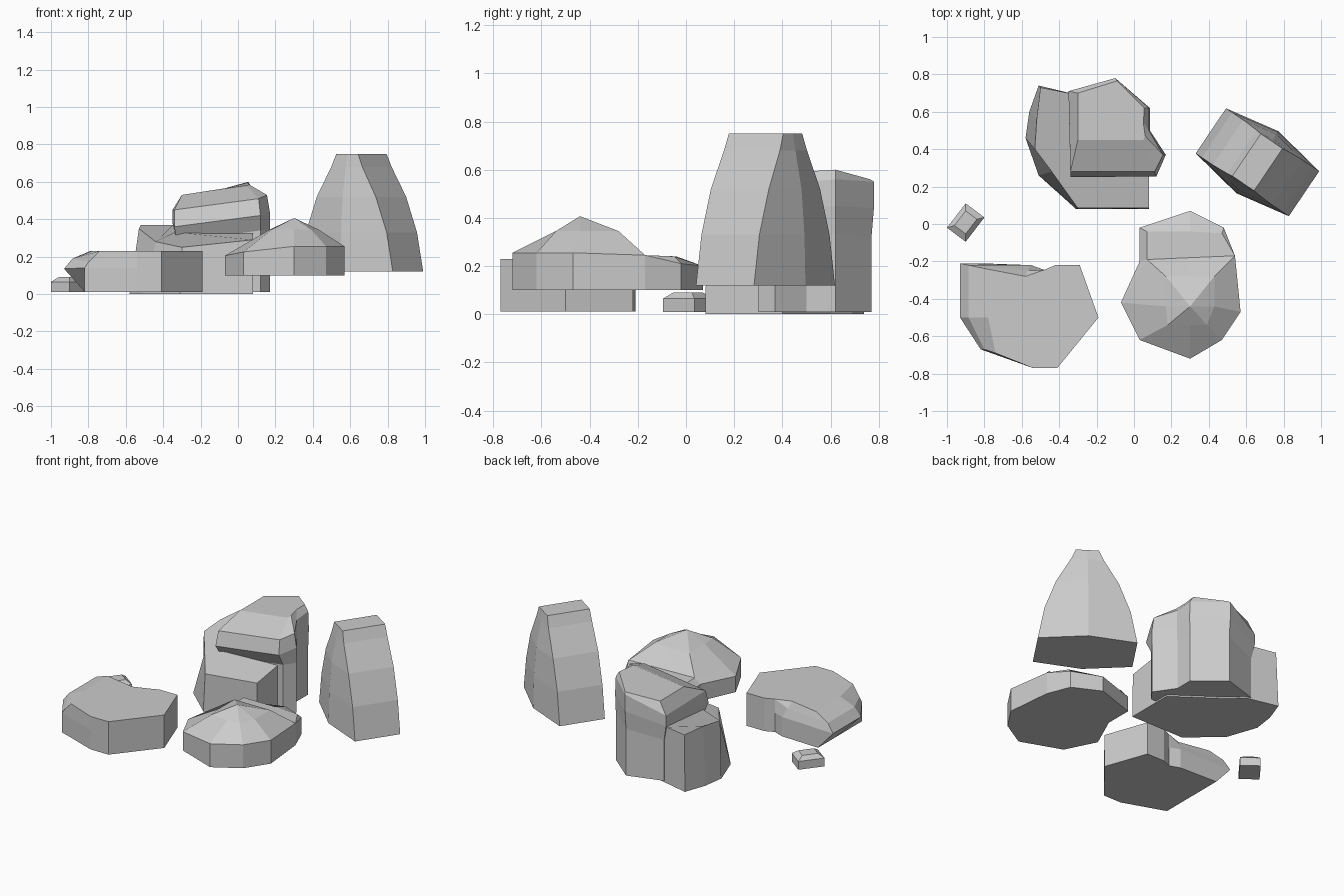
import bpy, bmesh
from mathutils import Vector

if "Cube" in bpy.data.objects:
    bpy.data.objects.remove(bpy.data.objects["Cube"])


def flat(points, z):
    return [(p[0], p[1], z) for p in points]


def swap(ring, changes):
    """Copy of a ring with some points replaced."""
    return [changes.get(i, p) for i, p in enumerate(ring)]


def loft(name, rings):
    """Faceted stone: equal-count rings skinned from bottom to top and capped."""
    bm = bmesh.new()
    vs = [[bm.verts.new(p) for p in r] for r in rings]
    n = len(rings[0])
    for lo, hi in zip(vs, vs[1:]):
        for i in range(n):
            j = (i + 1) % n
            if all((lo[k].co - hi[k].co).length < 1e-5 for k in (i, j)):
                continue
            bm.faces.new((lo[i], lo[j], hi[j], hi[i]))
    bm.faces.new(vs[0][::-1])
    bm.faces.new(vs[-1])
    bmesh.ops.remove_doubles(bm, verts=bm.verts, dist=0.001)
    bmesh.ops.dissolve_degenerate(bm, dist=0.001, edges=bm.edges)
    bmesh.ops.recalc_face_normals(bm, faces=bm.faces)
    me = bpy.data.meshes.new(name)
    bm.to_mesh(me)
    bm.free()
    ob = bpy.data.objects.new(name, me)
    bpy.context.collection.objects.link(ob)
    return ob


# Tall upright slab: bulging six-sided section that narrows upward
c, u, v = Vector((.66, .33)), Vector((.83, -.56)), Vector((.56, .83))
rings = []
for z, a, t, b in [(.12, .30, .145, .20), (.33, .26, .145, .195), (.52, .19, .145, .18),
                   (.68, .10, .14, .15), (.75, .07, .136, .136)]:
    sec = [(-a, -t), (0, -b), (a, -t), (a, t), (0, b), (-a, t)]
    rings.append(flat([c + u * p + v * q for p, q in sec], z))
loft("tall_slab", rings)

# Domed stone with a low shelf at the back
outer = [(.03, -.02), (.30, .07), (.48, -.02), (.54, -.17), (.57, -.47),
         (.47, -.62), (.30, -.72), (.03, -.62), (-.07, -.42), (.03, -.20)]
rim_z = [.20, .20, .21, .245, .255, .255, .255, .225, .205, .21]
rim = [(x, y, z) for (x, y), z in zip(outer, rim_z)]
shelf = swap(rim, {0: (.07, -.04, .24), 1: (.30, -.04, .24), 2: (.47, -.05, .24),
                   9: (.07, -.19, .245)})
crease = swap(shelf, {0: (.07, -.19, .245), 1: (.30, -.18, .245), 2: rim[3]})
crown = flat([(.17, -.28), (.30, -.28), (.43, -.28), (.43, -.28), (.43, -.44),
              (.39, -.54), (.30, -.54), (.18, -.54), (.17, -.44), (.17, -.28)], .345)
tip = [(.30 + .004 * (x - .3), -.44 + .004 * (y + .44), .405) for x, y, z in crown]
peak = [(.30 + (x - .3) * .03, -.44 + (y + .44) * .03, .405) for x, y, z in crown]
loft("domed_stone", [flat(outer, .10), rim, shelf, crease, crown, peak])

# Low flat stone with an undercut left end and a notch at the back
edge = [(-.93, -.21), (-.93, -.50), (-.82, -.67), (-.54, -.77), (-.41, -.77),
        (-.19, -.50), (-.29, -.22), (-.42, -.22), (-.48, -.245), (-.55, -.22)]
foot = swap(flat(edge, .012), {0: (-.82, -.21, .012), 1: (-.82, -.40, .012)})
shoulder = swap(flat(edge, .14), {0: (-.93, -.21, .135), 1: (-.93, -.50, .135)})
top = swap(flat(edge, .23), {0: (-.79, -.24, .23), 1: (-.78, -.50, .23),
                             2: (-.74, -.69, .23), 9: (-.58, -.28, .23)})
upper = swap(top, {0: (-.885, -.22, .19), 1: (-.885, -.50, .19), 2: (-.80, -.67, .17),
                   9: (-.57, -.25, .19)})
loft("flat_stone", [foot, shoulder, upper, top])

# Large boulder: overhanging cap block
plan = [(-.33, .70), (-.10, .77), (.08, .62), (.08, .50), (.17, .37), (.12, .30), (-.33, .30)]
base = flat(plan, .01)
under = [(x, y, z) for (x, y), z in zip(plan, [.28, .32, .33, .33, .34, .34, .28])]
lip = [(-.35, .71, .38), (-.10, .78, .44), (.085, .62, .45), (.085, .50, .44),
       (.17, .37, .44), (.12, .255, .42), (-.34, .25, .36)]
brow = [(-.35, .71, .45), (-.10, .78, .55), (.08, .62, .56), (.08, .50, .55),
        (.155, .37, .53), (.11, .28, .51), (-.34, .28, .45)]
crest = [(-.30, .70, .53), (-.09, .765, .56), (.055, .62, .60), (.05, .54, .595),
         (.06, .47, .585), (.05, .45, .575), (-.30, .45, .53)]
boulder = loft("large_boulder", [base, under, lip, brow, crest])

# Large boulder: front step and left hump, fused to the cap block
low = [(-.31, .08), (.08, .08), (.08, .40), (-.20, .60), (-.30, .69),
       (-.51, .74), (-.56, .60), (-.58, .46), (-.51, .26)]
high = [(-.30, .085, .25), (.08, .085, .29), (.08, .40, .34), (-.20, .60, .37), (-.30, .69, .37),
        (-.50, .73, .37), (-.52, .56, .37), (-.53, .40, .35), (-.44, .28, .28)]
hump = loft("boulder_step", [flat(low, 0), high])
mod = boulder.modifiers.new("fuse", 'BOOLEAN')
mod.operation, mod.solver, mod.object = 'UNION', 'EXACT', hump
bpy.context.view_layer.objects.active = boulder
boulder.select_set(True)
bpy.ops.object.modifier_apply(modifier=mod.name)
bpy.data.objects.remove(hump)

# Small pebble
square = [(-1, -.02), (-.90, -.095), (-.80, .035), (-.90, .11)]
small = [(-.90 + (x + .90) * .6, .01 + (y - .01) * .6) for x, y in square]
loft("pebble", [flat(square, .01), flat(square, .065), flat(small, .09)])
